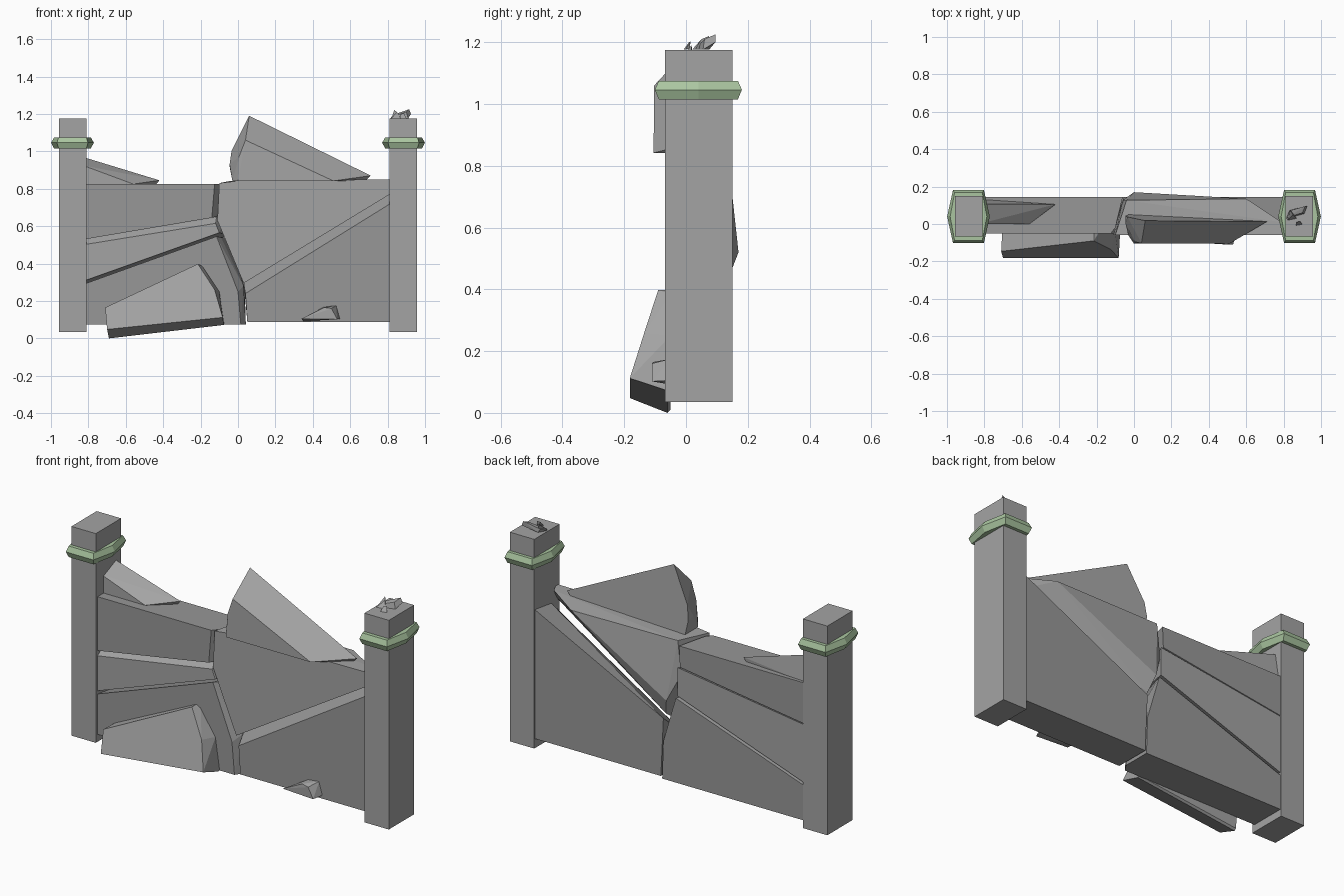
import bpy, bmesh


def colour(name, r, g, b):
    m = bpy.data.materials.new(name)
    m.diffuse_color = (r, g, b, 1)
    return m


green = colour("collar_green", 0.40, 0.56, 0.35)
grey = colour("stone_grey", 0.37, 0.37, 0.37)
dark = colour("slab_grey", 0.31, 0.31, 0.31)


def finish(name, bm, mat):
    bmesh.ops.recalc_face_normals(bm, faces=bm.faces)
    me = bpy.data.meshes.new(name)
    bm.to_mesh(me)
    bm.free()
    me.materials.append(mat)
    ob = bpy.data.objects.new(name, me)
    bpy.context.collection.objects.link(ob)
    return ob


def stone(name, pts, mat=grey):
    """Convex flat-faced stone through the given corner points."""
    bm = bmesh.new()
    for p in pts:
        bm.verts.new(p)
    bmesh.ops.convex_hull(bm, input=bm.verts)
    loose = [v for v in bm.verts if not v.link_faces]
    bmesh.ops.delete(bm, geom=loose, context='VERTS')
    bmesh.ops.dissolve_limit(bm, angle_limit=0.05, verts=bm.verts, edges=bm.edges)
    return finish(name, bm, mat)


def slab(name, front, back, yf=-0.052, yb=0.145, extra=(), mat=dark):
    """Wall slab between a front and a back outline in x, z."""
    return stone(name, [(x, yf, z) for x, z in front] +
                 [(x, yb, z) for x, z in back] + list(extra), mat)


def collar(name, cx, cy=0.04):
    """Six-sided band with a ridge around its middle."""
    bm = bmesh.new()
    rings = []
    for z, mid, end, d in ((1.015, 0.098, 0.074, 0.128), (1.046, 0.114, 0.083, 0.141),
                           (1.075, 0.098, 0.074, 0.128)):
        plan = ((mid, 0), (end, d), (-end, d), (-mid, 0), (-end, -d), (end, -d))
        rings.append([bm.verts.new((cx + x, cy + y, z)) for x, y in plan])
    for a, b in zip(rings, rings[1:]):
        for i in range(6):
            j = (i + 1) % 6
            bm.faces.new((a[i], a[j], b[j], b[i]))
    bm.faces.new(rings[0])
    bm.faces.new(rings[-1])
    return finish(name, bm, green)


# Posts with collars
for side, s in (("left", -1), ("right", 1)):
    stone(side + "_post", [(s * x, y, z) for x in (0.81, 0.957)
                           for y in (-0.068, 0.15) for z in (0.035, 1.175)])
    collar(side + "_collar", s * 0.885)

# Left wall slabs
L = -0.83
slab("left_top_slab",
     [(L, 0.825), (-0.125, 0.825), (-0.14, 0.645), (L, 0.528)],
     [(L, 0.825), (-0.06, 0.825), (-0.065, 0.71), (L, 0.60)],
     extra=[(-0.10, -0.02, 0.825), (-0.115, -0.02, 0.65)])
slab("left_middle_slab",
     [(L, 0.50), (-0.12, 0.615), (-0.10, 0.565), (L, 0.305)],
     [(L, 0.595), (-0.05, 0.705), (-0.05, 0.55), (L, 0.275)],
     extra=[(-0.115, -0.01, 0.645), (L, -0.01, 0.53)], mat=grey)
slab("left_bottom_slab",
     [(L, 0.288), (-0.115, 0.545), (0.0, 0.25), (0.015, 0.075), (L, 0.075)],
     [(L, 0.26), (-0.04, 0.535), (0.035, 0.28), (0.042, 0.075), (L, 0.075)],
     extra=[(-0.09, -0.01, 0.54), (0.03, -0.01, 0.28), (0.042, -0.01, 0.075)])

# Right wall slabs
stone("right_top_slab",
      [(-0.10, -0.058, 0.83), (0.0, -0.058, 0.842), (0.82, -0.058, 0.85),
       (0.82, -0.058, 0.775), (0.03, -0.058, 0.295), (-0.11, -0.058, 0.63),
       (-0.04, 0.127, 0.842), (-0.06, 0.127, 0.66), (0.0, 0.17, 0.52),
       (0.025, 0.135, 0.43), (0.60, 0.135, 0.84), (0.79, 0.01, 0.85)])
slab("right_bottom_slab",
     [(0.05, 0.087), (0.04, 0.24), (0.83, 0.73), (0.83, 0.087)],
     [(0.05, 0.087), (0.035, 0.405), (0.83, 0.80), (0.83, 0.087)],
     extra=[(0.032, 0.0, 0.285), (0.83, 0.0, 0.78)])

# Large capstone and the small shard beside the left post
stone("capstone",
      [(0.06, 0.018, 1.19), (0.71, 0.012, 0.87), (0.68, 0.0157, 0.842),
       (0.04, -0.103, 1.06), (0.51, -0.105, 0.842), (0.0, -0.105, 0.842),
       (0.005, -0.095, 0.97), (-0.03, -0.06, 0.842), (-0.045, 0.0, 0.93),
       (-0.035, 0.038, 1.0), (-0.045, 0.045, 0.92), (-0.03, 0.0506, 0.842)])
stone("left_shard",
      [(L, 0.107, 0.97), (-0.42, 0.105, 0.845), (-0.44, 0.105, 0.82),
       (L, 0.0, 0.925), (-0.56, 0.0, 0.825), (L, 0.0, 0.82), (L, 0.132, 0.82)])

# Leaning rock and small rock at the foot of the wall
stone("leaning_rock",
      [(-0.71, -0.146, 0.165), (-0.70, -0.182, 0.048), (-0.082, -0.182, 0.112),
       (-0.215, -0.09, 0.398), (-0.125, -0.135, 0.26), (-0.19, -0.05, 0.385),
       (-0.69, -0.06, 0.0), (-0.075, -0.06, 0.072), (-0.69, -0.05, 0.01),
       (-0.075, -0.05, 0.08), (-0.705, -0.05, 0.165), (-0.215, -0.05, 0.398),
       (-0.10, -0.05, 0.25)])
stone("foot_rock",
      [(0.34, -0.10, 0.105), (0.35, -0.05, 0.092), (0.53, -0.11, 0.102),
       (0.545, -0.05, 0.105), (0.46, -0.105, 0.165), (0.525, -0.05, 0.175),
       (0.50, -0.11, 0.16), (0.46, -0.05, 0.168)])

# Rubble on the right post
stone("rubble_large",
      [(0.815, 0.03, 1.176), (0.84, 0.075, 1.176), (0.91, 0.055, 1.176),
       (0.925, 0.095, 1.20), (0.915, 0.095, 1.225), (0.90, 0.06, 1.21),
       (0.83, 0.07, 1.195), (0.82, 0.035, 1.185)])
stone("rubble_medium",
      [(0.82, 0.02, 1.176), (0.87, 0.03, 1.176), (0.84, 0.07, 1.18),
       (0.835, 0.075, 1.22), (0.85, 0.05, 1.21)])
stone("rubble_small",
      [(0.865, -0.008, 1.176), (0.90, -0.002, 1.176), (0.89, 0.012, 1.18),
       (0.87, 0.01, 1.20), (0.888, 0.015, 1.203)])
